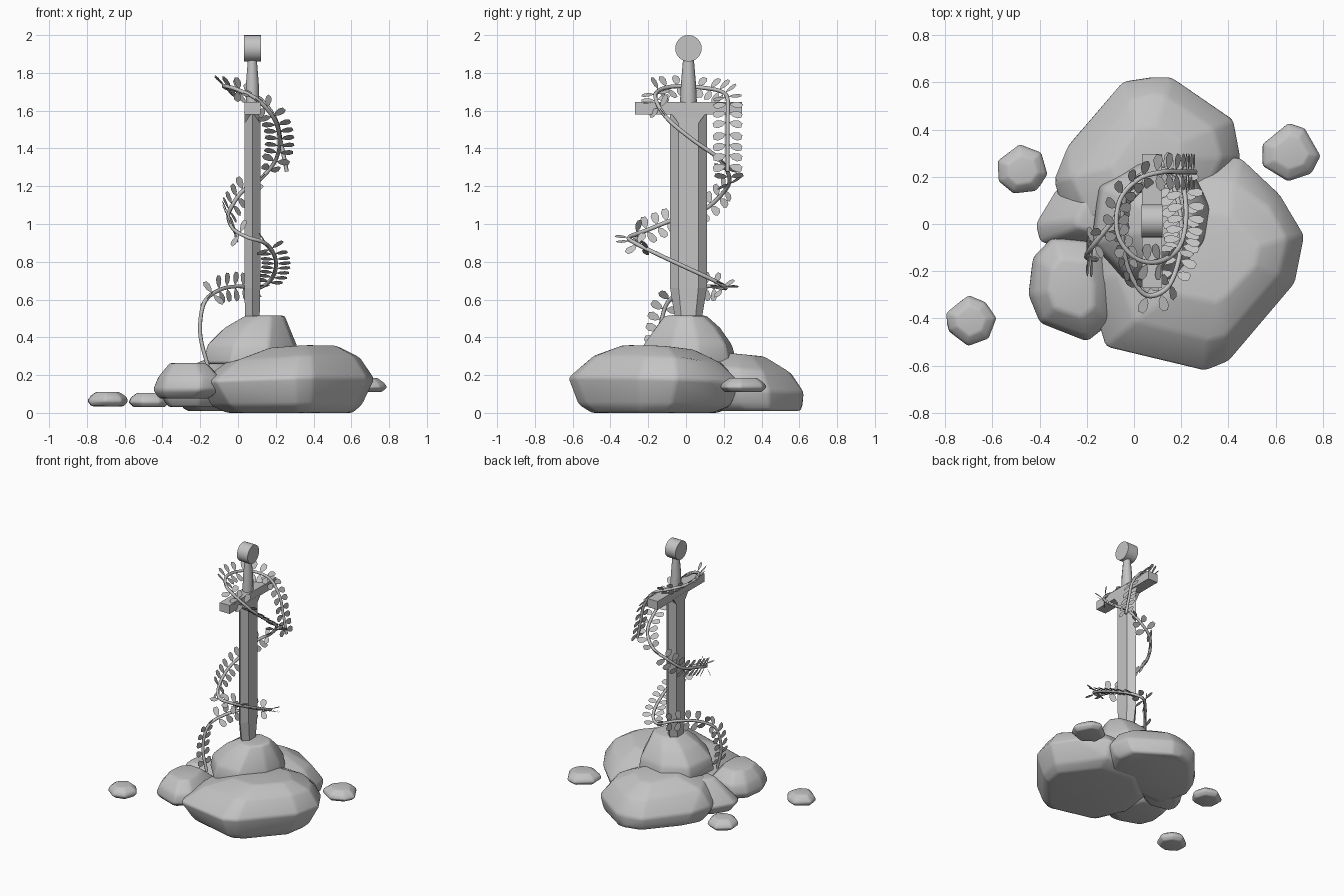
import bpy, bmesh, math, random
from mathutils import Vector

random.seed(4)
if "Cube" in bpy.data.objects:
    bpy.data.objects.remove(bpy.data.objects["Cube"], do_unlink=True)

stone = bpy.data.materials.new("plain_grey")
stone.use_nodes = True
grey = (0.55, 0.55, 0.55, 1)
stone.diffuse_color = grey
stone.node_tree.nodes["Principled BSDF"].inputs["Base Color"].default_value = grey


def finish(name, bm, smooth_angle=None):
    """Turn a bmesh into a named grey object."""
    mesh = bpy.data.meshes.new(name)
    bmesh.ops.recalc_face_normals(bm, faces=bm.faces)
    bm.to_mesh(mesh)
    bm.free()
    mesh.materials.append(stone)
    if smooth_angle:
        mesh.shade_smooth()
        mesh.set_sharp_from_angle(angle=math.radians(smooth_angle))
    obj = bpy.data.objects.new(name, mesh)
    bpy.context.collection.objects.link(obj)
    return obj


def rock(name, outline, levels, bevel=0.016, tilt=(0, 0)):
    """Hull of a ground outline repeated at (height, scale, shift x, shift y) levels."""
    bm = bmesh.new()
    centre = sum((Vector(p) for p in outline), Vector((0, 0))) / len(outline)
    lowest, highest = levels[0][0], levels[-1][0]
    for height, scale, dx, dy in levels:
        lean = (height - lowest) / (highest - lowest)
        for point in outline:
            wobble = scale * random.uniform(0.93, 1.03) if scale < 1 else scale * 1.01
            offset = (Vector(point) - centre) * wobble
            rise = lean * offset.dot(Vector(tilt))
            bm.verts.new((centre.x + offset.x + dx, centre.y + offset.y + dy, height + rise))
    hull = bmesh.ops.convex_hull(bm, input=bm.verts)
    spare = [v for v in hull["geom_interior"] if isinstance(v, bmesh.types.BMVert)]
    bmesh.ops.delete(bm, geom=spare, context="VERTS")
    bmesh.ops.dissolve_limit(bm, angle_limit=math.radians(10), verts=bm.verts, edges=bm.edges)
    obj = finish(name, bm, 60)
    soften = obj.modifiers.new("soften", "BEVEL")
    soften.width = bevel
    soften.segments = 2
    soften.limit_method = "ANGLE"
    soften.angle_limit = math.radians(15)
    return obj


def loft(name, sections, smooth_angle=None):
    """Skin equal-length rings of points and cap both ends."""
    bm = bmesh.new()
    rings = [[bm.verts.new(p) for p in ring] for ring in sections]
    for low, high in zip(rings, rings[1:]):
        for i in range(len(low)):
            j = (i + 1) % len(low)
            bm.faces.new((low[i], low[j], high[j], high[i]))
    bm.faces.new(rings[0])
    bm.faces.new(rings[-1])
    return finish(name, bm, smooth_angle)


# Boulders
rock("front_boulder",
     [(0.3, -0.62), (0.4, -0.58), (0.68, -0.25), (0.72, -0.05), (0.62, 0.12),
      (0.45, 0.28), (0.1, 0.3), (-0.15, 0.1), (-0.2, -0.25), (-0.12, -0.52)],
     [(0, 0.74, 0.02, -0.02), (0.04, 0.89, 0.01, -0.01), (0.17, 1, 0, 0),
      (0.28, 0.78, 0.02, 0.01), (0.345, 0.42, 0.06, 0.01)], tilt=(0.06, -0.07))
rock("back_boulder",
     [(0.08, 0.62), (0.16, 0.62), (0.42, 0.44), (0.45, 0.28), (0.3, -0.05),
      (-0.25, -0.05), (-0.34, 0.18), (-0.28, 0.33), (-0.05, 0.6)],
     [(0.01, 0.86, 0.01, 0.03), (0.04, 0.96, 0, 0.01), (0.12, 1, 0, 0),
      (0.235, 0.8, 0, -0.01), (0.31, 0.4, 0, -0.03)], tilt=(0, -0.1))
rock("left_boulder",
     [(-0.43, -0.14), (-0.35, -0.06), (-0.15, -0.07), (-0.1, -0.25),
      (-0.1, -0.42), (-0.2, -0.5), (-0.4, -0.42), (-0.45, -0.3)],
     [(0.075, 0.75, -0.01, 0), (0.12, 1, 0, 0), (0.19, 0.96, 0.01, 0),
      (0.265, 0.58, 0.01, 0)])
rock("side_boulder",
     [(-0.42, 0), (-0.33, 0.15), (-0.1, 0.26), (0, 0), (-0.2, -0.12), (-0.4, -0.08)],
     [(0.03, 0.75, 0, 0), (0.1, 1, 0, 0), (0.19, 0.78, 0.04, 0), (0.26, 0.45, 0.07, 0)])
rock("top_boulder",
     [(-0.18, -0.08), (-0.04, -0.24), (0.16, -0.25), (0.3, -0.08), (0.33, 0.07),
      (0.24, 0.23), (0.02, 0.27), (-0.15, 0.16)],
     [(0.26, 1, 0, 0), (0.36, 0.95, 0.01, 0), (0.45, 0.7, 0.03, 0),
      (0.515, 0.42, 0.06, -0.01)])

# Loose pebbles
for name, x, y, z, radius in (("left_pebble", -0.69, -0.41, 0.035, 0.108),
                              ("back_pebble", -0.475, 0.23, 0.03, 0.108),
                              ("right_pebble", 0.665, 0.3, 0.11, 0.13)):
    ring = []
    for i in range(7):
        turn = math.tau * (i + random.uniform(-0.2, 0.2)) / 7
        reach = radius * random.uniform(0.92, 1.04)
        ring.append((x + reach * math.cos(turn), y + reach * math.sin(turn)))
    rock(name, ring, [(z, 0.8, 0, 0), (z + 0.025, 1, 0, 0), (z + 0.05, 0.92, 0, 0),
                      (z + 0.076, 0.6, 0, 0)], 0.008)

# Sword: blade, collar, guard, grip and pommel share one axis
AX, AY = 0.076, 0.013


def blade_ring(z, half_width, half_flat, half_thick):
    corners = [(0, -half_width), (half_thick, -half_flat), (half_thick, half_flat),
               (0, half_width), (-half_thick, half_flat), (-half_thick, -half_flat)]
    return [(AX + x, AY + y, z) for x, y in corners]


def box_ring(z, half_x, half_y):
    signs = [(-1, -1), (1, -1), (1, 1), (-1, 1)]
    return [(AX + sx * half_x, AY + sy * half_y, z) for sx, sy in signs]


def round_ring(z, half_x, half_y, sides=10):
    turns = [math.tau * (i + 0.5) / sides for i in range(sides)]
    return [(AX + half_x * math.cos(t), AY + half_y * math.sin(t), z) for t in turns]


loft("blade", [blade_ring(0.48, 0.068, 0.035, 0.038), blade_ring(0.66, 0.097, 0.052, 0.042),
               blade_ring(1.6, 0.097, 0.052, 0.042)])
loft("collar", [box_ring(1.53, 0.041, 0.05), box_ring(1.59, 0.043, 0.095)])
loft("guard", [box_ring(1.58, 0.042, 0.283), box_ring(1.645, 0.042, 0.283)])
loft("grip", [round_ring(1.64, 0.036, 0.045), round_ring(1.74, 0.036, 0.04),
              round_ring(1.88, 0.024, 0.028)], 50)
disc = [(math.cos(math.tau * i / 24), math.sin(math.tau * i / 24)) for i in range(24)]
loft("pommel", [[(AX + side, AY + 0.07 * c, 1.93 + 0.07 * s) for c, s in disc]
                for side in (-0.045, 0.045)], 40)

# Vine path: each point also names the direction its leaves spread along
SPREAD = {"x": Vector((1, 0, 0)), "y": Vector((0, 1, 0)), "z": Vector((0, 0, 1)),
          "lean": Vector((-0.4, 0, 0.9)), "slant": Vector((-0.7, 0, 0.7))}
path = [
    (-0.16, -0.15, 0.25, "y"), (-0.2, -0.14, 0.42, "y"), (-0.18, -0.1, 0.58, "y"),
    (-0.1, 0, 0.65, "z"), (0, 0.12, 0.67, "z"), (0.1, 0.21, 0.66, "y"),
    (0.17, 0.15, 0.7, "x"), (0.2, 0, 0.77, "x"), (0.19, -0.15, 0.84, "x"),
    (0.14, -0.27, 0.9, "y"), (0.05, -0.3, 0.93, "y"), (-0.02, -0.2, 0.97, "lean"),
    (-0.05, -0.05, 1.03, "lean"), (-0.04, 0.1, 1.08, "lean"), (0.02, 0.2, 1.17, "z"),
    (0.12, 0.23, 1.24, "y"), (0.2, 0.18, 1.34, "x"), (0.22, 0.03, 1.45, "x"),
    (0.19, -0.1, 1.56, "x"), (0.1, -0.16, 1.66, "y"), (0, -0.14, 1.71, "slant"),
    (-0.07, -0.04, 1.73, "slant"), (-0.06, 0.1, 1.72, "slant"), (0.02, 0.19, 1.7, "slant"),
    (0.12, 0.22, 1.66, "y"), (0.2, 0.22, 1.55, "y"), (0.23, 0.22, 1.42, "y"),
    (0.26, 0.22, 1.27, "y")]
knots = [Vector(p[:3]) for p in path]
samples, spreads = [], []
STEPS = 12
for i in range(len(knots) - 1):
    a, b, c, d = (knots[max(0, min(k, len(knots) - 1))] for k in range(i - 1, i + 3))
    for step in range(STEPS):
        t = step / STEPS
        samples.append(0.5 * (2 * b + (c - a) * t + (2 * a - 5 * b + 4 * c - d) * t ** 2
                              + (3 * b - a - 3 * c + d) * t ** 3))
        spreads.append(SPREAD[path[i][3]].lerp(SPREAD[path[i + 1][3]], t))

# Vine stem
curve = bpy.data.curves.new("vine_stem", "CURVE")
curve.dimensions = "3D"
curve.bevel_depth = 0.011
curve.bevel_resolution = 1
curve.use_fill_caps = True
spline = curve.splines.new("POLY")
spline.points.add(len(samples) - 1)
for point, position in zip(spline.points, samples):
    point.co = (*position, 1)
curve.materials.append(stone)
bpy.context.collection.objects.link(bpy.data.objects.new("vine_stem", curve))

# Leaf pairs at an even spacing along the stem
bm = bmesh.new()
leaf = [(0, 0), (0.022, 0.017), (0.05, 0.022), (0.07, 0.012),
        (0.07, -0.012), (0.05, -0.022), (0.022, -0.017)]
travelled = 0
for i in range(1, len(samples)):
    along = samples[i] - samples[i - 1]
    travelled += along.length
    if travelled < 0.055:
        continue
    travelled = 0
    along.normalize()
    out = (spreads[i] - along * spreads[i].dot(along)).normalized()
    for side in (-1, 1):
        reach = (out * side + along * 0.25).normalized()
        across = (along - reach * along.dot(reach)).normalized()
        bm.faces.new([bm.verts.new(samples[i] + reach * (u + 0.008) + across * v)
                      for u, v in leaf])
finish("vine_leaves", bm)
